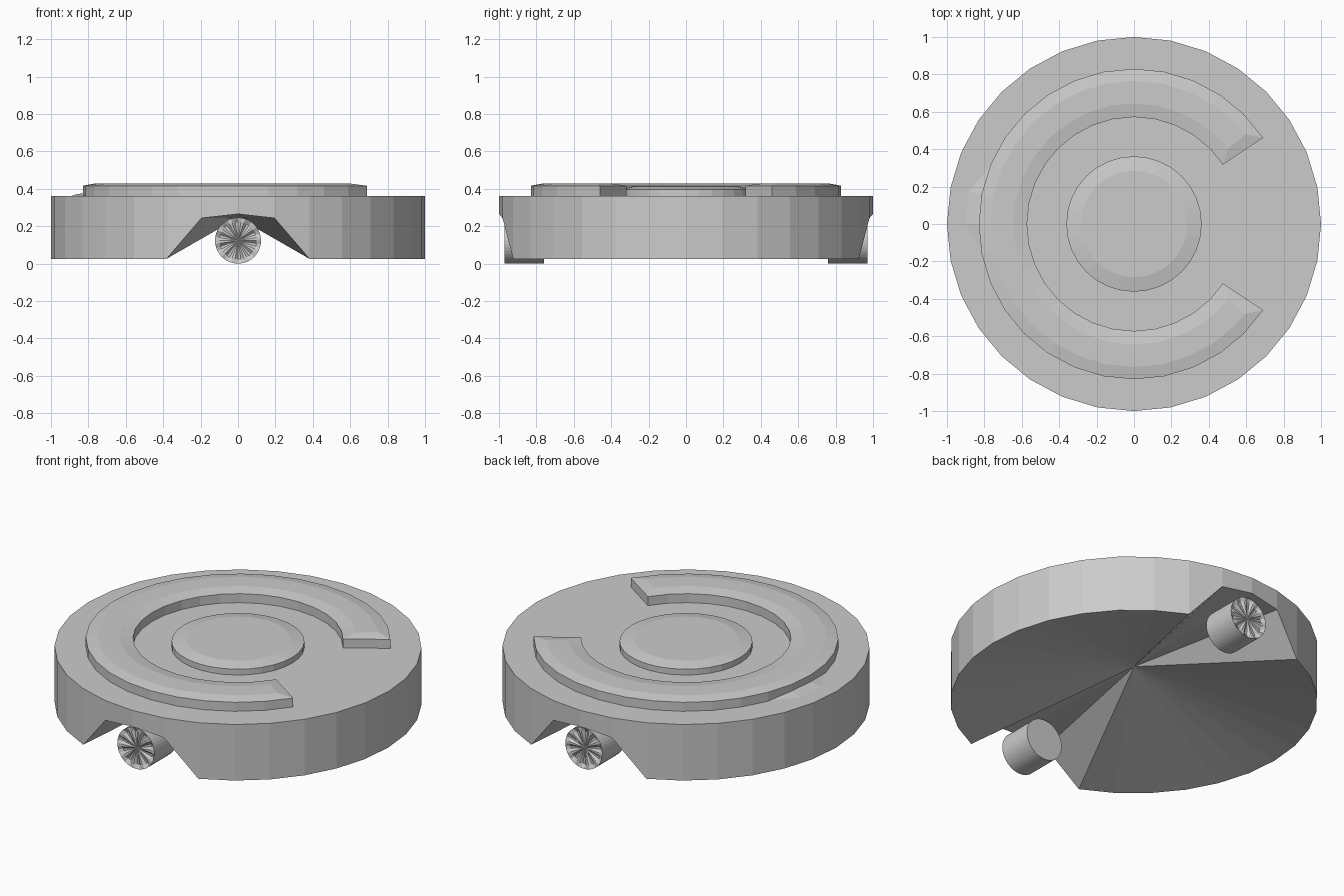
import bpy, bmesh
from math import cos, sin, pi

if "Cube" in bpy.data.objects:
    bpy.data.objects.remove(bpy.data.objects["Cube"])

N = 32


def polar(r, i, z, n=N):
    a = 2 * pi * i / n
    return (r * cos(a), r * sin(a), z)


def finish(name, bm):
    bmesh.ops.recalc_face_normals(bm, faces=bm.faces)
    me = bpy.data.meshes.new(name)
    bm.to_mesh(me)
    bm.free()
    ob = bpy.data.objects.new(name, me)
    bpy.context.collection.objects.link(ob)
    return ob


def bridge(bm, a, b, closed=True):
    n = len(a)
    for i in range(n if closed else n - 1):
        j = (i + 1) % n
        bm.faces.new((a[i], a[j], b[j], b[i]))


def fan(bm, ring, point):
    c = bm.verts.new(point)
    for i in range(len(ring)):
        bm.faces.new((ring[i], ring[(i + 1) % len(ring)], c))


# Body: disc with a hollow cone underside and arches at the front and back
bm = bmesh.new()
arch = {8: 0.265, 7: 0.243, 9: 0.243, 24: 0.265, 23: 0.243, 25: 0.243}
low = [bm.verts.new(polar(1, i, arch.get(i, 0.025))) for i in range(N)]
high = [bm.verts.new(polar(1, i, 0.362)) for i in range(N)]
bridge(bm, low, high)
bm.faces.new(high)
fan(bm, low, (0, 0, 0.245))
finish("body", bm)

# Centre button
bm = bmesh.new()
rings = [[bm.verts.new(polar(r, i, z)) for i in range(N)]
         for r, z in ((0.362, 0.36), (0.362, 0.397), (0.285, 0.412))]
for a, b in zip(rings, rings[1:]):
    bridge(bm, a, b)
bm.faces.new(rings[0])
bm.faces.new(rings[-1])
finish("centre_button", bm)

# Raised C-shaped band, open towards +x, with softly sloped top edges
bm = bmesh.new()
profile = [(0.83, 0.36), (0.83, 0.416), (0.765, 0.428),
           (0.645, 0.428), (0.572, 0.416), (0.572, 0.36)]
sections = []
for i in range(3, 30):
    inset = {3: 0.45, 29: -0.45}.get(i, 0)
    sections.append([bm.verts.new(polar(r, i + (inset if k in (2, 3) else 0), z))
                     for k, (r, z) in enumerate(profile)])
for a, b in zip(sections, sections[1:]):
    bridge(bm, a, b)
for s in (sections[0], sections[-1]):
    bm.faces.new((s[0], s[1], s[4], s[5]))
    bm.faces.new((s[1], s[2], s[3], s[4]))
finish("raised_band", bm)

# Small sloped lip on the left of the band
bm = bmesh.new()
inner = [bm.verts.new(polar(0.825, i, z))
         for i, z in ((14, 0.363), (15, 0.377), (16, 0.377), (17, 0.363))]
outer = [bm.verts.new(polar(0.9, i, 0.363)) for i in (15, 16)]
bm.faces.new((inner[0], inner[1], outer[0]))
bm.faces.new((inner[1], inner[2], outer[1], outer[0]))
bm.faces.new((inner[2], inner[3], outer[1]))
bm.faces.new((inner[0], outer[0], outer[1], inner[3]))
finish("side_lip", bm)


# Wheels: plain inner cap, notched and ribbed outer face
def wheel(name, side):
    bm = bmesh.new()
    n = 40

    def pt(r, i, y):
        x, z, _ = polar(r, i, 0, n)
        return (x, side * y, z + 0.123)

    back = [bm.verts.new(pt(0.123, i, 0.76)) for i in range(n)]
    rim = [bm.verts.new(pt(0.123, i, 0.97)) for i in range(n)]
    hub = [bm.verts.new(pt(0.1, i, 0.97 if i % 4 < 2 else 0.955)) for i in range(n)]
    bm.faces.new(back)
    bridge(bm, back, rim)
    bridge(bm, rim, hub)
    fan(bm, hub, (0, side * 0.96, 0.123))
    finish(name, bm)


wheel("front_wheel", -1)
wheel("back_wheel", 1)
